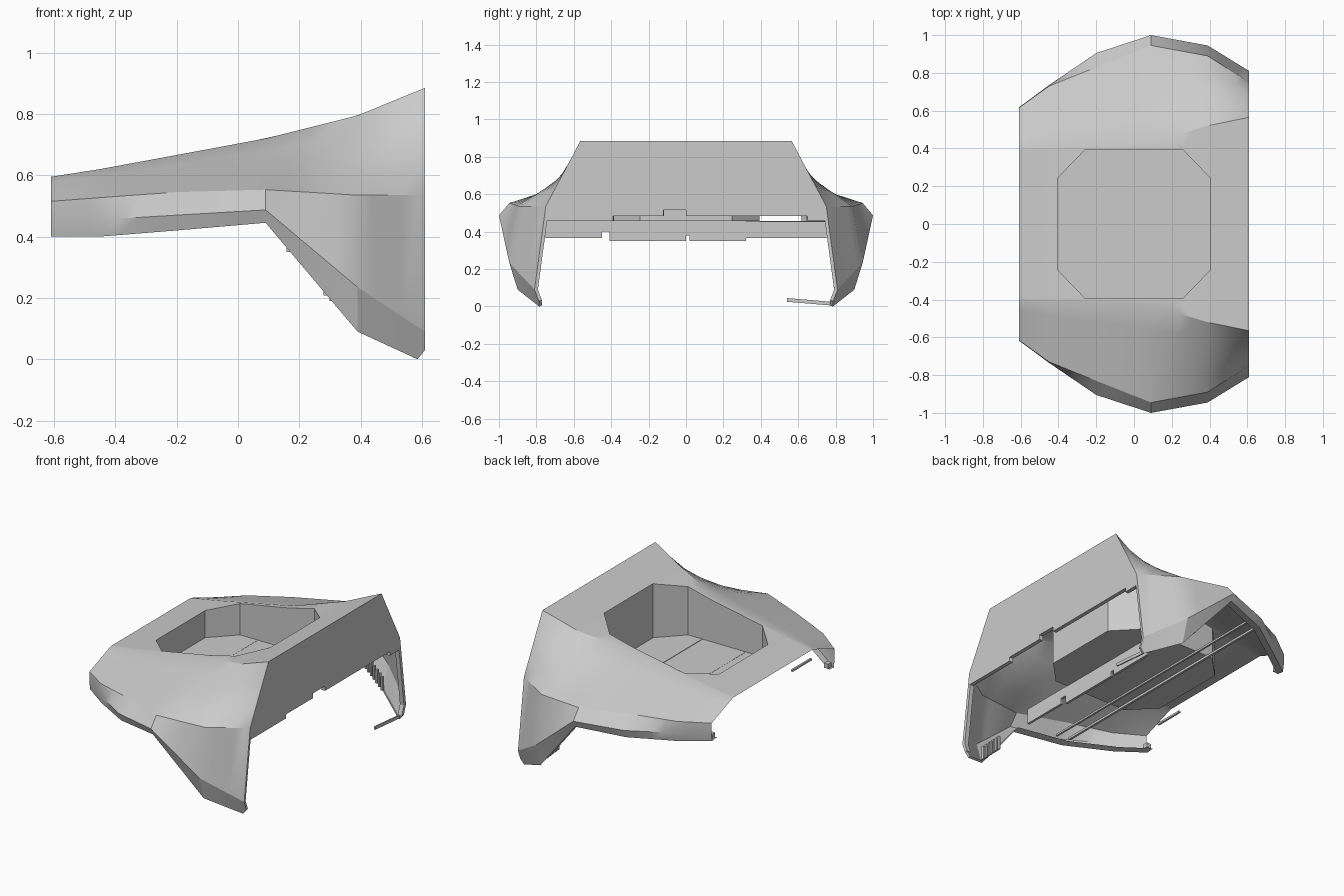
import bpy, bmesh, math
from mathutils import Vector

if "Cube" in bpy.data.objects:
    bpy.data.objects.remove(bpy.data.objects["Cube"])

grey = bpy.data.materials.new("panel_grey")
grey.diffuse_color = (0.6, 0.6, 0.6, 1)
grey.use_nodes = True
grey.node_tree.nodes["Principled BSDF"].inputs["Base Color"].default_value = grey.diffuse_color


def finish(name, bm, smooth=False):
    bmesh.ops.recalc_face_normals(bm, faces=bm.faces)
    me = bpy.data.meshes.new(name)
    bm.to_mesh(me)
    bm.free()
    me.materials.append(grey)
    ob = bpy.data.objects.new(name, me)
    bpy.context.collection.objects.link(ob)
    if smooth:
        bpy.ops.object.select_all(action='DESELECT')
        ob.select_set(True)
        bpy.context.view_layer.objects.active = ob
        bpy.ops.object.shade_smooth_by_angle(angle=math.radians(23))
    return ob


def rod(name, a, b, w, h):
    """Box-section bar running from a to b (mainly along y)."""
    bm = bmesh.new()
    ends = []
    for p in (a, b):
        ends.append([bm.verts.new((p[0] + dx * w / 2, p[1], p[2] + dz * h / 2))
                     for dx, dz in ((-1, -1), (1, -1), (1, 1), (-1, 1))])
    bm.faces.new(ends[0])
    bm.faces.new(ends[1])
    for i in range(4):
        j = (i + 1) % 4
        bm.faces.new((ends[0][i], ends[0][j], ends[1][j], ends[1][i]))
    return finish(name, bm)


# Cross-section stations: x, then (y, z) of deck edge, upper crease, lower crease, hem
stations = [
    (-.61, (.40, .595), (.615, .515), (.617, .455), (.607, .40)),
    (-.45, (.405, .62), (.73, .527), (.735, .455), (.722, .40)),
    (-.20, (.415, .666), (.83, .545), (.905, .47), (.885, .42)),
    (.09, (.43, .72), (.945, .553), (1.0, .487), (.98, .445)),
    (.39, (.52, .795), (.89, .535), (.945, .235), (.90, .09)),
    (.585, (.56, .875), (.766, .535), (.825, .106), (.785, 0)),
    (.61, (.565, .885), (.75, .535), (.81, .09), (.787, .03)),
]
SUB, AB = 4, 4


def mix(a, b, t):
    return tuple(p + (q - p) * t for p, q in zip(a, b))


def deck_z(x):
    for s, e in zip(stations, stations[1:]):
        if x <= e[0]:
            return s[1][1] + (e[1][1] - s[1][1]) * (x - s[0]) / (e[0] - s[0])
    return stations[-1][1][1]


# Body shell: lofted deck, flared sides and turned-in hem
bm = bmesh.new()
tag = bm.faces.layers.int.new("deck")
rows = []
for k, (s, e) in enumerate(zip(stations, stations[1:])):
    for i in range(SUB + (k == len(stations) - 2)):
        t = i / SUB
        x = s[0] + (e[0] - s[0]) * t
        a, b, c, d = (mix(s[n], e[n], t) for n in (1, 2, 3, 4))
        half = [mix(a, b, j / AB) for j in range(AB)] + [b, c, d]
        half.append((d[0] - (.05 if x < .38 else .015), d[1] + .006))
        full = [(-y, z) for y, z in reversed(half)] + half
        rows.append([bm.verts.new((x, y, z)) for y, z in full])
n = len(rows[0])
for r, q in zip(rows, rows[1:]):
    for j in range(n - 1):
        f = bm.faces.new((r[j], q[j], q[j + 1], r[j + 1]))
        f[tag] = int(j == n // 2 - 1)

# Octagonal opening cut through the deck
RX, RY, CX, CY = .402, .392, .26, .245
octagon = [(RX, -CY), (RX, CY), (CX, RY), (-CX, RY), (-RX, CY), (-RX, -CY), (-CX, -RY), (CX, -RY)]
planes = []
for i, p in enumerate(octagon):
    q = octagon[(i + 1) % 8]
    planes.append((Vector((p[0], p[1], 0)), Vector((q[1] - p[1], p[0] - q[0], 0)).normalized()))
for co, no in planes:
    faces = [f for f in bm.faces if f[tag]]
    geom = faces + list({e for f in faces for e in f.edges}) + list({v for f in faces for v in f.verts})
    bmesh.ops.bisect_plane(bm, geom=geom, plane_co=co, plane_no=no, dist=1e-5)
inside = [f for f in bm.faces if f[tag] and
          all((f.calc_center_median() - co).dot(no) < 0 for co, no in planes)]
bmesh.ops.delete(bm, geom=inside, context='FACES')
finish("body_shell", bm, True)

# Recessed octagonal tray: walls follow the deck slope, floor is level
bm = bmesh.new()
FLOOR = .457
floor = [bm.verts.new((x, y, FLOOR)) for x, y in octagon]
bm.faces.new(floor)
for i in range(8):
    j = (i + 1) % 8
    p, q = octagon[i], octagon[j]
    rim = []
    for k in range(9):
        x, y = mix(p, q, k / 8)
        rim.append(bm.verts.new((x, y, deck_z(x))))
    bm.faces.new([floor[j], floor[i]] + rim)
finish("tray", bm)

# End plate with a stepped lower edge
outline = [(-.75, .535), (-.565, .885), (.565, .885), (.75, .535), (.748, .46), (.65, .46),
           (.65, .485), (0, .485), (0, .515), (-.12, .515), (-.12, .485), (-.39, .485),
           (-.39, .46), (-.748, .46)]
bm = bmesh.new()
outer = [bm.verts.new((.61, y, z)) for y, z in outline]
inner = [bm.verts.new((.585, y * .99, z)) for y, z in outline]
bm.faces.new(outer)
for i in range(len(outer)):
    j = (i + 1) % len(outer)
    if i not in (0, 1, 2):
        bm.faces.new((outer[i], outer[j], inner[j], inner[i]))
finish("end_plate", bm)

for side, label in ((-1, "left"), (1, "right")):
    # Folded edge down the open end of each fender
    bm = bmesh.new()
    prev = None
    for y, z in ((.75, .535), (.81, .09), (.787, .03)):
        cur = [bm.verts.new(p) for p in ((.61, side * y, z), (.608, side * (y - .018), z),
                                         (.58, side * (y - .018), z))]
        if prev:
            for i in range(2):
                bm.faces.new((prev[i], prev[i + 1], cur[i + 1], cur[i]))
        prev = cur
    finish(label + "_fender_edge", bm)

    # Comb of small teeth along the fender hem
    for i in range(7):
        x = .285 + i * .019
        z = .21 - i * .018
        rod(f"{label}_tooth_{i}", (x, side * .865, z + .04), (x, side * .885, z + .04), .011, .085)

    # Small bracket in each low corner
    rod(label + "_corner_bracket", (-.585, side * .565, .42), (-.585, side * .60, .42), .03, .03)

# Cross panels under the body
for i, (y0, y1, z0, z1) in enumerate(((-.75, -.45, .365, .46), (-.45, -.41, .40, .46),
                                      (-.41, 0, .35, .46), (0, .02, .38, .46),
                                      (.02, .32, .35, .46), (.32, .76, .365, .455))):
    z = (z0 + z1) / 2
    rod(f"cross_panel_{i}", (.165, y0, z), (.165, y1, z), .015, z1 - z0)

# Thin cross rods and a loose strip at the fender foot
rod("cross_rod_front", (-.22, -.84, .45), (-.22, .84, .45), .014, .014)
rod("cross_rod_rear", (-.14, -.86, .452), (-.14, .86, .452), .012, .012)
rod("short_rod", (-.56, -.45, .5), (-.56, -.26, .5), .012, .012)
rod("loose_strip", (.58, .54, .035), (.58, .78, .015), .008, .02)
